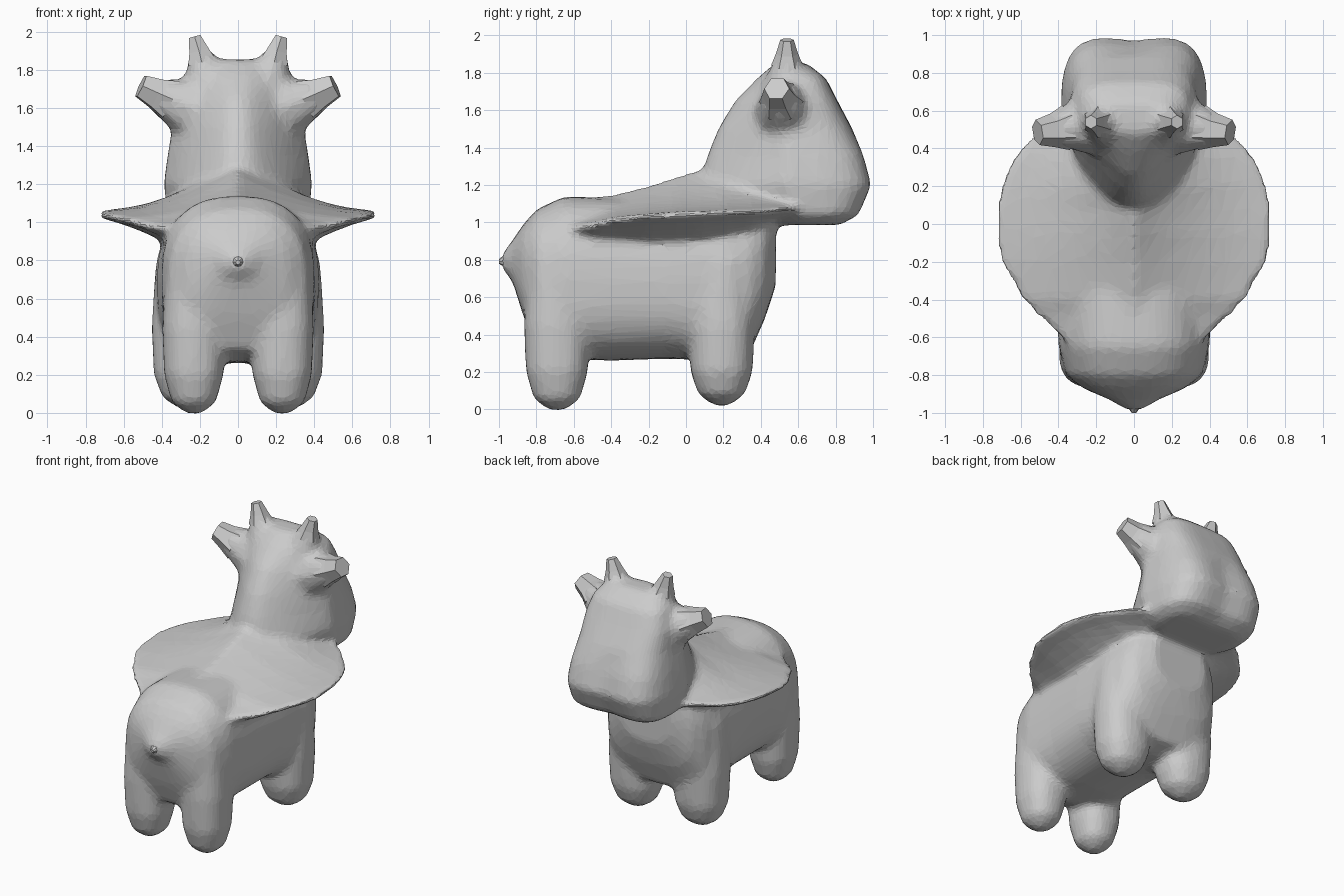
import bpy, bmesh, math
from mathutils import Vector

if "Cube" in bpy.data.objects:
    bpy.data.objects.remove(bpy.data.objects["Cube"])


def spow(v, p):
    return math.copysign(abs(v) ** p, v)


def skin(bm, rings):
    """Bridge equal-length point rings and cap both ends."""
    vs = [[bm.verts.new(p) for p in r] for r in rings]
    n = len(vs[0])
    for a, b in zip(vs, vs[1:]):
        for i in range(n):
            bm.faces.new((a[i], a[(i + 1) % n], b[(i + 1) % n], b[i]))
    bm.faces.new(vs[0][::-1])
    bm.faces.new(vs[-1])


def finish(name, bm):
    bmesh.ops.recalc_face_normals(bm, faces=bm.faces)
    me = bpy.data.meshes.new(name)
    bm.to_mesh(me)
    bm.free()
    ob = bpy.data.objects.new(name, me)
    bpy.context.collection.objects.link(ob)
    return ob


def oval(n, upper, lower=None):
    """Unit superellipse points with separate powers for the +/- halves."""
    for i in range(n):
        t = 2 * math.pi * i / n
        e = 2 / (upper if i <= n // 2 else lower or upper)
        yield spow(math.cos(t), e), spow(math.sin(t), e)


def cone(bm, stations, sides):
    """Faceted cone through (centre, radius) stations."""
    q = (Vector(stations[-1][0]) - Vector(stations[0][0])).to_track_quat('Z', 'Y')
    skin(bm, [[Vector(p) + q @ Vector((r * c, r * s, 0)) for c, s in oval(sides, 2)]
              for p, r in stations])


def spike(name, stations, sides):
    bm = bmesh.new()
    cone(bm, stations, sides)
    return finish(name, bm)


bm = bmesh.new()

# Torso: y, top, bottom, half width, belly squareness
torso = [(-.985, .83, .75, .04, 2), (-.93, .9, .69, .13, 2.4), (-.87, .99, .5, .27, 3),
         (-.8, 1.07, .33, .36, 3.4), (-.65, 1.14, .27, .40, 3.2), (-.4, 1.13, .26, .41, 2.7),
         (-.1, 1.11, .27, .425, 2.7), (.2, 1.12, .26, .43, 3.4), (.34, 1.12, .3, .40, 3.2),
         (.42, 1.1, .48, .34, 3), (.48, 1.06, .66, .22, 2.5)]
skin(bm, [[(w * c, y, (t + b) / 2 + (t - b) / 2 * s) for c, s in oval(32, 2.5, k)]
          for y, t, b, w, k in torso])

# Head and muzzle: z, back, front, half width, narrowing toward the back
head = [(.985, .42, .84, .29, .2), (1.04, .28, .94, .37, .3), (1.2, .07, 1.01, .39, .45),
        (1.35, .11, .97, .37, .55), (1.5, .17, .89, .345, .6), (1.65, .26, .81, .335, .65),
        (1.77, .38, .75, .29, .5), (1.855, .48, .64, .18, .3)]
rings = []
for z, a, b, w, k in head:
    lobe = .035 if z < 1.4 else 0     # shallow dip between the two muzzle lobes
    rings.append([(w * c * (1 - k * max(0, -s)),
                   (a + b) / 2 + (b - a) / 2 * s - lobe * max(0, s) * (1 - abs(c)) ** 2, z)
                  for c, s in oval(32, 3.6, 2.5)])
skin(bm, rings)

# Four stubby legs
for side in (-1, 1):
    for cx, cy, rx, ry, z0 in ((.232, -.69, .165, .175, -.005), (.262, .19, .19, .175, .02)):
        stations = ((z0, .25), (z0 + .06, .72), (.2, .96), (.45, 1.02), (.8, .9))
        skin(bm, [[(side * cx + rx * k * c, cy + ry * k * s, z) for c, s in oval(16, 2.3)]
                  for z, k in stations])

# Flared flange over the back: y, half width, edge height, ridge height, underside drop
flange = [(-.64, .34, .97, 1.11, .2), (-.56, .43, .975, 1.11, .27), (-.48, .52, .985, 1.12, .3),
          (-.4, .595, 1.01, 1.13, .32), (-.2, .705, 1.03, 1.18, .34), (-.05, .735, 1.04, 1.23, .34),
          (.08, .73, 1.045, 1.27, .34), (.2, .705, 1.05, 1.33, .3), (.35, .645, 1.055, 1.35, .22),
          (.45, .56, 1.06, 1.36, .1), (.54, .46, 1.07, 1.34, .05), (.62, .36, 1.08, 1.3, .04)]
us = [-1, -.96, -.85, -.7, -.55, -.4, -.2, 0, .2, .4, .55, .7, .85, .96, 1]
rings = []
for y, w, e, t, d in flange:
    upper = [(w * u, y, e + (t - e) * (1 - abs(u)) ** 1.9 + .016) for u in us]
    lower = [(w * u, y, e - d * (1 - abs(u)) ** 1.35 - .016) for u in reversed(us)]
    rings.append(upper + lower)
skin(bm, rings)

# Flared roots of ears and horns, then their low-poly tips
for s, n in ((-1, "left"), (1, "right")):
    ear = [((s * .2, .535, 1.58), .19), ((s * .36, .51, 1.645), .12),
           ((s * .43, .495, 1.677), .09), ((s * .51, .485, 1.715), .068)]
    horn = [((s * .14, .54, 1.7), .16), ((s * .19, .54, 1.84), .085),
            ((s * .205, .54, 1.9), .06), ((s * .228, .54, 1.975), .036)]
    cone(bm, ear[:3], 8)
    cone(bm, horn[:3], 8)
    spike("ear_" + n, ear[1:], 6)
    spike("horn_" + n, horn[1:], 6)

# Tail tip
spike("tail", [((0, -.88, .8), .1), ((0, -1, .79), .012)], 8)

# Fuse the masses into one flowing, faceted body
body = finish("body", bm)
rem = body.modifiers.new("fuse", 'REMESH')
rem.mode = 'VOXEL'
rem.voxel_size = .02
sm = body.modifiers.new("soften", 'SMOOTH')
sm.factor = .5
sm.iterations = 18
dec = body.modifiers.new("facet", 'DECIMATE')
dec.ratio = .15
